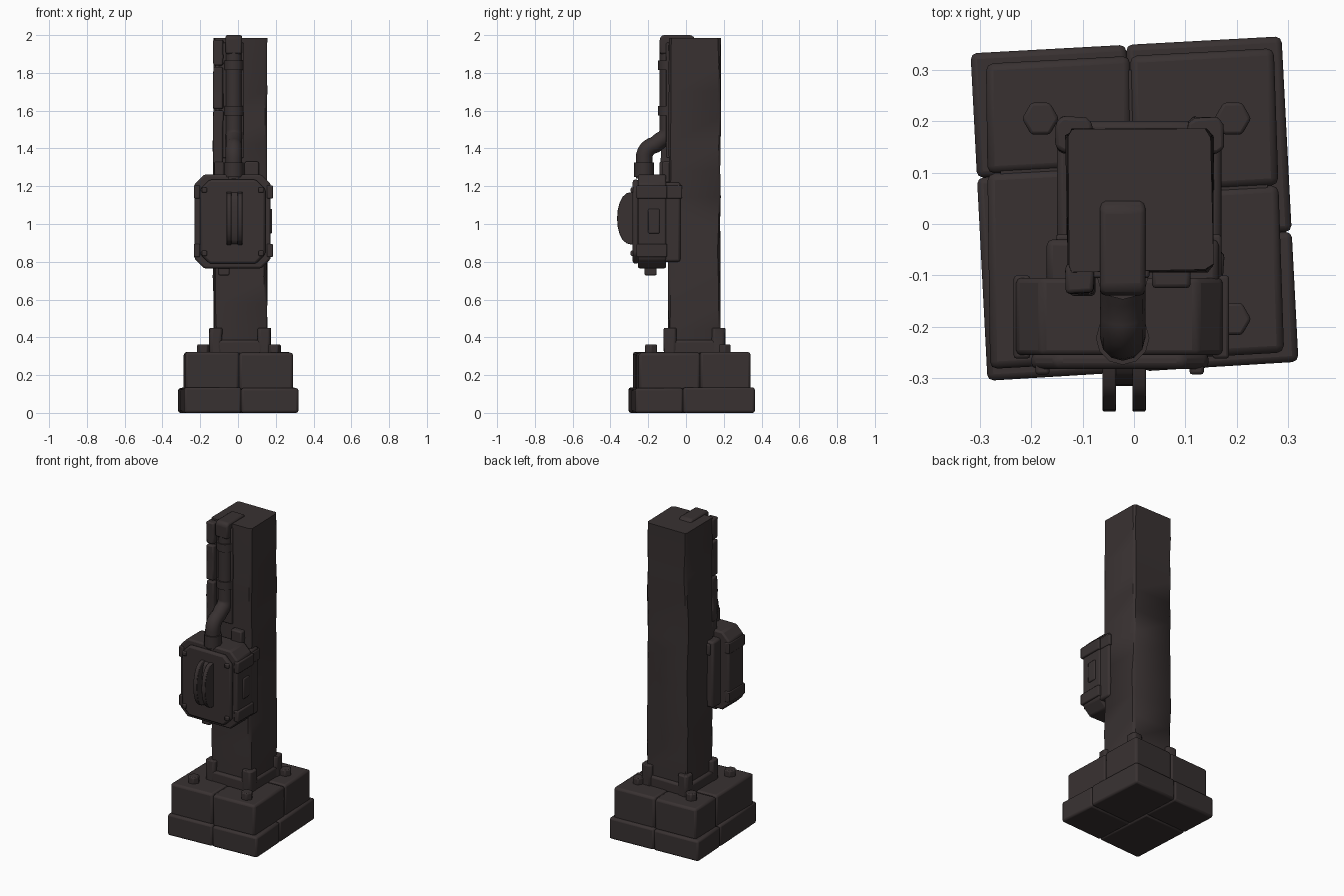
import bpy, bmesh, math, random
from mathutils import Vector

random.seed(4)
cube = bpy.data.objects.get("Cube")
if cube:
    bpy.data.objects.remove(cube, do_unlink=True)

mat = bpy.data.materials.new("dark_brown_iron")
COLOUR = (0.040, 0.031, 0.031, 1)
mat.use_nodes = True
mat.diffuse_color = COLOUR
bsdf = mat.node_tree.nodes["Principled BSDF"]
bsdf.inputs["Base Color"].default_value = COLOUR
bsdf.inputs["Roughness"].default_value = 0.9


def finish(name, bm, bevel=0.0, angle=40):
    bmesh.ops.recalc_face_normals(bm, faces=bm.faces)
    mesh = bpy.data.meshes.new(name)
    bm.to_mesh(mesh)
    bm.free()
    mesh.materials.append(mat)
    obj = bpy.data.objects.new(name, mesh)
    bpy.context.collection.objects.link(obj)
    if bevel:
        mod = obj.modifiers.new("worn_edges", 'BEVEL')
        mod.width = bevel
        mod.segments = 2
        mod.angle_limit = math.radians(40)
    for o in bpy.context.selected_objects:
        o.select_set(False)
    obj.select_set(True)
    bpy.context.view_layer.objects.active = obj
    bpy.ops.object.shade_smooth_by_angle(angle=math.radians(angle))
    return obj


def prism(name, pts, axis, a, b, bevel=0.0, cuts=0, wobble=0.0):
    """Extrude a flat outline along an axis, with optional hewn unevenness."""
    def place(p, t):
        return {'x': (t, *p), 'y': (p[0], t, p[1]), 'z': (*p, t)}[axis]
    bm = bmesh.new()
    rings = []
    for i in range(cuts + 2):
        t = a + (b - a) * i / (cuts + 1)
        rings.append([bm.verts.new(Vector(place(
            [c + random.uniform(-wobble, wobble) for c in p], t))) for p in pts])
    for lo, hi in zip(rings, rings[1:]):
        for i in range(len(pts)):
            j = (i + 1) % len(pts)
            bm.faces.new((lo[i], lo[j], hi[j], hi[i]))
    bm.faces.new(rings[0])
    bm.faces.new(rings[-1])
    return finish(name, bm, bevel)


def box(name, x, y, z, bevel=0.008):
    return prism(name, [(x[0], y[0]), (x[1], y[0]), (x[1], y[1]), (x[0], y[1])],
                 'z', z[0], z[1], bevel)


def chamfered(x0, x1, y0, y1, c):
    return [(x0 + c, y0), (x1 - c, y0), (x1, y0 + c), (x1, y1 - c),
            (x1 - c, y1), (x0 + c, y1), (x0, y1 - c), (x0, y0 + c)]


def tube(name, path, radius, sides=12):
    """Sweep a circle along a path lying in the y-z plane."""
    bm = bmesh.new()
    path = [Vector(p) for p in path]
    rings = []
    for i, p in enumerate(path):
        d = (path[min(i + 1, len(path) - 1)] - path[max(i - 1, 0)]).normalized()
        side = Vector((1, 0, 0))
        up = d.cross(side)
        rings.append([bm.verts.new(p + radius * (math.cos(k * math.tau / sides) * side
                      + math.sin(k * math.tau / sides) * up)) for k in range(sides)])
    for lo, hi in zip(rings, rings[1:]):
        for k in range(sides):
            j = (k + 1) % sides
            bm.faces.new((lo[k], lo[j], hi[j], hi[k]))
    bm.faces.new(rings[0])
    bm.faces.new(rings[-1])
    return finish(name, bm, 0, 50)


def stone_course(name, corners, z0, z1, split_u, split_v, bevel):
    """Four stones filling a skewed quadrilateral, with seams where they meet."""
    fl, fr, br, bl = [Vector(c) for c in corners]

    def at(u, v):
        return tuple(fl.lerp(fr, u).lerp(bl.lerp(br, u), v))
    for i, (u0, u1) in enumerate(((0, split_u), (split_u, 1))):
        for j, (v0, v1) in enumerate(((0, split_v[i]), (split_v[i], 1))):
            prism(f"{name}_{('right', 'left')[i]}_{('front', 'back')[j]}",
                  [at(u0, v0), at(u1, v0), at(u1, v1), at(u0, v1)],
                  'z', z0, z1 - 0.004 * ((i + j) % 2), bevel)


# Stone plinth
stone_course("lower_plinth", [(-.285, -.305), (.32, -.268), (.287, .365), (-.318, .332)],
             0, .135, .5, (.62, .4), .012)
stone_course("upper_plinth", [(-.28, -.282), (.292, -.25), (.272, .342), (-.288, .312)],
             .12, .323, .5, (.64, .55), .014)
box("plinth_core", (-.26, .26), (-.24, .3), (.02, .314), 0)

# Post with uneven hewn sides
prism("post", chamfered(-.13, .152, -.092, .182, .012), 'z', .3, 1.985, 0, 11, .004)

# Collar, corner brackets and bolts at the foot of the post
box("foot_collar", (-.15, .17), (-.115, .2), (.31, .385), .012)
for sx, side in ((-1, "right"), (1, "left")):
    for sy, end in ((-1, "front"), (1, "back")):
        cx, cy = .011 + sx * .128, .045 + sy * .128
        prism(f"corner_bracket_{side}_{end}",
              chamfered(cx - .035, cx + .035, cy - .035, cy + .035, .012),
              'z', .31, .45, .008, 1, .003)
        bx, by = .005 + sx * .187, .01 + sy * .195
        hexagon = [(bx + .036 * math.cos(k * math.tau / 6),
                    by + .036 * math.sin(k * math.tau / 6)) for k in range(6)]
        prism(f"anchor_bolt_{side}_{end}", hexagon, 'z', .31, .362, .006)

# Box housing on the front
prism("housing", chamfered(-.23, .173, .765, 1.262, .05), 'y', -.255, -.105, .01)
prism("housing_door", chamfered(-.2, .145, .79, 1.235, .05), 'y', -.282, -.25, .012)
box("housing_mount", (-.17, .165), (-.12, -.03), (.8, 1.22), .012)
for sx, side in ((-.222, "right"), (.165, "left")):
    for z in (.86, 1.17):
        box(f"housing_strap_{side}_{z:.2f}", (sx - .012, sx + .02),
            (-.262, -.1), (z - .035, z + .035), .006)
    box(f"housing_hinge_{side}", (sx - .008, sx + .016), (-.2, -.14), (.95, 1.08), .006)
for x in (-.178, .122):
    for z in (.845, 1.18):
        box("door_rivet", (x - .014, x + .014), (-.293, -.26), (z - .014, z + .014), .006)
for sx in (-.137, .155):
    box("post_clamp", (sx - .015, sx + .015), (-.11, -.02), (1.135, 1.205), .006)
box("lower_fitting", (-.105, -.045), (-.22, -.155), (.728, .78))
box("top_fitting_left", (.035, .11), (-.125, -.08), (1.22, 1.33))
box("top_fitting_right", (-.125, -.075), (-.14, -.08), (1.22, 1.33))

# Raised curved fins on the door
fin = [(-.265, .885)] + [(-.282 - .083 * math.sin(math.pi * k / 10) ** .8,
                          1.03 - .14 * math.cos(math.pi * k / 10))
                         for k in range(11)] + [(-.265, 1.175)]
for x in (-.048, .01):
    prism("door_fin", fin, 'x', x - .013, x + .013, .003)
inner = [(-.265 + (y + .265) * .5, z) for y, z in fin]
prism("fin_web", inner, 'x', -.04, .002)

# Pipe rising from the housing, bending back to the post and over its top
def arc(cy, cz, r, start, end, n=6):
    return [(-.022, cy + r * math.cos(math.radians(start + (end - start) * k / n)),
             cz + r * math.sin(math.radians(start + (end - start) * k / n)))
            for k in range(n + 1)]


path = ([(-.022, -.222, 1.24), (-.022, -.222, 1.32)]
        + arc(-.152, 1.35, .07, 180, 100)
        + arc(-.155, 1.5, .06, -70, 0)
        + [(-.022, -.095, 1.7), (-.022, -.095, 1.93)])
tube("pipe", path, .044)
tube("pipe_collar", [(-.022, -.222, 1.25), (-.022, -.222, 1.325)], .052)
for z in (1.6, 1.84):
    tube("pipe_joint", [(-.022, -.095, z - .025), (-.022, -.095, z + .025)], .052)
prism("pipe_cap", [(-.139, 1.9), (-.139, 1.985), (-.125, 2.0), (.03, 2.0),
                   (.05, 1.98), (.05, 1.9)], 'x', -.066, .022, .012)

# Plates on the upper front of the post
for z0, z1 in ((1.32, 1.6), (1.61, 1.83), (1.84, 1.975)):
    prism("cable_cover", [(-.132, -.135), (-.078, -.135), (-.078, -.08), (-.132, -.08)],
          'z', z0, z1, .008, 2, .003)
box("pipe_backing", (-.1, .03), (-.105, -.08), (1.35, 1.96), .005)
